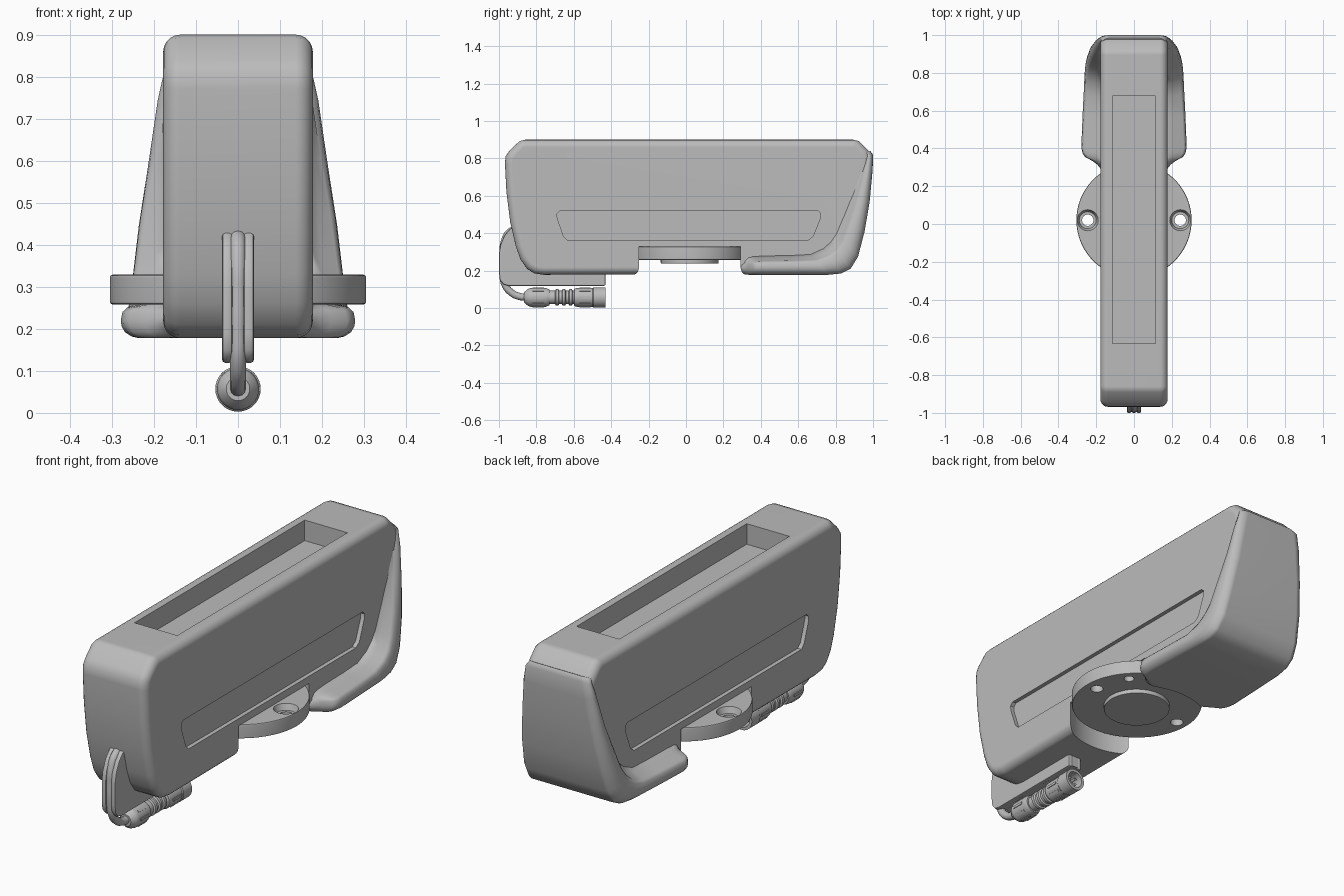
import bpy, bmesh, math
from mathutils import Vector, Matrix

cube = bpy.data.objects.get("Cube")
if cube:
    bpy.data.objects.remove(cube)

GREY = (0.5, 0.5, 0.5, 1)
mat = bpy.data.materials.new("plain_grey")
mat.use_nodes = True
mat.diffuse_color = GREY
mat.node_tree.nodes["Principled BSDF"].inputs["Base Color"].default_value = GREY


def make(name, bm):
    bmesh.ops.recalc_face_normals(bm, faces=bm.faces)
    me = bpy.data.meshes.new(name)
    bm.to_mesh(me)
    bm.free()
    ob = bpy.data.objects.new(name, me)
    ob.data.materials.append(mat)
    bpy.context.collection.objects.link(ob)
    return ob


def select(ob):
    bpy.ops.object.select_all(action='DESELECT')
    ob.select_set(True)
    bpy.context.view_layer.objects.active = ob


def modify(ob, kind, **settings):
    select(ob)
    mod = ob.modifiers.new(kind.lower(), kind)
    for key, value in settings.items():
        setattr(mod, key, value)
    bpy.ops.object.modifier_apply(modifier=mod.name)


def bevel(ob, width, segments=4, angle=50):
    modify(ob, 'BEVEL', width=width, segments=segments,
           limit_method='ANGLE', angle_limit=math.radians(angle))


def cut(ob, cutters):
    for c in cutters:
        c.hide_render = True
        modify(ob, 'BOOLEAN', operation='DIFFERENCE', object=c, solver='EXACT')


def finish(ob, angle=35):
    select(ob)
    bpy.ops.object.shade_smooth_by_angle(angle=math.radians(angle))
    mod = ob.modifiers.new("weighted_normals", 'WEIGHTED_NORMAL')
    mod.keep_sharp = True


def slab(name, profile, x0, x1):
    """Extrude a (y, z) outline between two x positions."""
    bm = bmesh.new()
    face = bm.faces.new([bm.verts.new((x0, y, z)) for y, z in profile])
    ext = bmesh.ops.extrude_face_region(bm, geom=[face])["geom"]
    bmesh.ops.translate(bm, vec=(x1 - x0, 0, 0),
                        verts=[v for v in ext if isinstance(v, bmesh.types.BMVert)])
    return make(name, bm)


def disc(name, r, z0, z1, x=0, y=0.02, top=None, n=64):
    bm = bmesh.new()
    bmesh.ops.create_cone(bm, cap_ends=True, segments=n, radius1=r,
                          radius2=top or r, depth=z1 - z0,
                          matrix=Matrix.Translation((x, y, (z0 + z1) / 2)))
    return make(name, bm)


def lathe(name, profile, z, n=32):
    """Spin a (y, radius) outline about a lengthwise axis."""
    bm = bmesh.new()
    verts = [bm.verts.new((0, y, z + r)) for y, r in profile]
    edges = [bm.edges.new(p) for p in zip(verts, verts[1:])]
    bmesh.ops.spin(bm, geom=verts + edges, cent=(0, 0, z), axis=(0, 1, 0),
                   angle=math.tau, steps=n, use_duplicate=False)
    bmesh.ops.remove_doubles(bm, verts=bm.verts, dist=0.0005)
    return make(name, bm)


# Shared cutter that clears room for the mounting plate
clearance = disc("clearance_cutter", 0.325, 0.05, 0.33)

# Main housing
body = slab("housing", [
    (-0.86, 0.9), (-0.89, 0.893), (-0.945, 0.84), (-0.965, 0.81), (-0.968, 0.77),
    (-0.96, 0.62), (-0.94, 0.46), (-0.91, 0.33), (-0.885, 0.26), (-0.85, 0.21),
    (-0.81, 0.185), (-0.76, 0.178), (0.8, 0.185), (0.86, 0.205), (0.9, 0.26),
    (0.945, 0.41), (0.972, 0.57), (0.99, 0.77), (0.99, 0.82), (0.97, 0.848),
    (0.925, 0.893), (0.895, 0.9)], -0.178, 0.178)
bevel(body, 0.04, 5)
bm = bmesh.new()
bmesh.ops.create_cube(bm, size=1, matrix=Matrix.Translation((0, 0.023, 0.9))
                      @ Matrix.Diagonal((0.23, 1.31, 0.2, 1)))
pocket = make("pocket_cutter", bm)
PANEL = [(-0.675, 0.52), (-0.69, 0.505), (-0.688, 0.48), (-0.655, 0.385), (-0.635, 0.365),
         (0.655, 0.365), (0.68, 0.385), (0.718, 0.48), (0.72, 0.505), (0.705, 0.52)]
panels = [slab("panel_cutter", PANEL, s * 0.158, s * 0.3) for s in (-1, 1)]
cut(body, [pocket, clearance] + panels)
finish(body)

# Flared tail: sections follow the rear outline (y, z, half width, inner y, inner z)
stations = [
    (0.29, 0.19, 0.175, 0.29, 0.25), (0.315, 0.18, 0.195, 0.315, 0.26),
    (0.335, 0.178, 0.222, 0.335, 0.268), (0.355, 0.178, 0.26, 0.355, 0.27),
    (0.375, 0.178, 0.273, 0.375, 0.27), (0.41, 0.178, 0.279, 0.4, 0.272),
    (0.6, 0.178, 0.272, 0.56, 0.275), (0.76, 0.178, 0.265, 0.67, 0.28),
    (0.83, 0.185, 0.262, 0.74, 0.31), (0.88, 0.21, 0.258, 0.78, 0.345),
    (0.92, 0.275, 0.25, 0.81, 0.39), (0.955, 0.41, 0.236, 0.85, 0.49),
    (0.982, 0.57, 0.214, 0.895, 0.61), (0.998, 0.74, 0.191, 0.935, 0.75),
    (1.0, 0.82, 0.176, 0.95, 0.8), (0.985, 0.84, 0.165, 0.94, 0.82)]
bm = bmesh.new()
rings = []
for y, z, w, iy, iz in stations:
    outer, inner = Vector((0, y, z)), Vector((0, iy, iz))
    half = [(w - 0.042, 0), (w - 0.026, 0.04), (w - 0.01, 0.15), (w - 0.002, 0.3),
            (w, 0.45), (w - 0.004, 0.66), (w - 0.016, 0.78)]
    half += [(0.176 + (w - 0.192) * 0.35, 0.9), (0.172, 1.1)]
    pts = [(-x, t) for x, t in reversed(half)] + half
    rings.append([bm.verts.new(outer.lerp(inner, t) + Vector((x, 0, 0))) for x, t in pts])
for a, b in zip(rings, rings[1:]):
    for i in range(len(a)):
        j = (i + 1) % len(a)
        bm.faces.new((a[i], a[j], b[j], b[i]))
bm.faces.new(rings[0])
bm.faces.new(rings[-1])
tail = make("flared_tail", bm)
cut(tail, [clearance])
finish(tail, 50)

# Round mounting plate with two counterbored holes and a blind hole underneath
plate = disc("mounting_plate", 0.305, 0.258, 0.329, n=96)
bevel(plate, 0.007, 2)
holes = [disc("blind_cutter", 0.024, 0.2, 0.29, 0.19, 0.19, n=24)]
for s in (-1, 1):
    holes.append(disc("hole_cutter", 0.03, 0.2, 0.4, s * 0.245, n=24))
    holes.append(disc("sink_cutter", 0.045, 0.3, 0.34, s * 0.245, top=0.06, n=24))
cut(plate, holes)
finish(plate)
boss = disc("plate_boss", 0.155, 0.237, 0.27)
bevel(boss, 0.006, 2)
finish(boss)

# Front cable guide: two cheeks around a recessed core
GUIDE = [(-0.43, 0.119), (-0.95, 0.119), (-0.975, 0.126), (-0.995, 0.15), (-1.0, 0.19),
         (-1.0, 0.29), (-0.992, 0.34), (-0.97, 0.39), (-0.94, 0.425), (-0.9, 0.44),
         (-0.8, 0.44), (-0.8, 0.25), (-0.43, 0.25)]
for s, side in ((1, "left"), (-1, "right")):
    cheek = slab(side + "_guide_cheek", GUIDE, s * 0.013, s * 0.038)
    bevel(cheek, 0.008, 2)
    finish(cheek)
core = slab("guide_core", [(max(y, -0.965), min(max(z, 0.125), 0.41)) for y, z in
                           GUIDE if y > -0.98 or 0.16 < z < 0.36], -0.016, 0.016)
finish(core)

# Cable running down the guide and into the connector
curve = bpy.data.curves.new("cable", 'CURVE')
curve.dimensions = '3D'
curve.bevel_depth = 0.019
curve.bevel_resolution = 4
curve.use_fill_caps = True
path = [(-0.9, 0.424), (-0.945, 0.405), (-0.973, 0.35), (-0.98, 0.28), (-0.98, 0.19),
        (-0.968, 0.125), (-0.93, 0.08), (-0.89, 0.062), (-0.84, 0.058)]
spline = curve.splines.new('BEZIER')
spline.bezier_points.add(len(path) - 1)
for p, (y, z) in zip(spline.bezier_points, path):
    p.co = (0, y, z)
    p.handle_left_type = p.handle_right_type = 'AUTO'
cable = bpy.data.objects.new("cable", curve)
cable.data.materials.append(mat)
bpy.context.collection.objects.link(cable)

# Plug: strain nut, ribbed neck and open socket sleeve
profile = [(-0.865, 0), (-0.865, 0.028), (-0.845, 0.045), (-0.83, 0.05), (-0.75, 0.05),
           (-0.73, 0.043), (-0.73, 0.036)]
for i in range(3):
    y = -0.7 + i * 0.036
    profile += [(y, 0.036), (y + 0.004, 0.044), (y + 0.018, 0.044), (y + 0.022, 0.036)]
profile += [(-0.6, 0.036), (-0.596, 0.046), (-0.585, 0.05), (-0.5, 0.05), (-0.495, 0.054),
            (-0.43, 0.054), (-0.43, 0.04), (-0.49, 0.04), (-0.49, 0)]
finish(lathe("cable_plug", profile, 0.057))
for i in range(4):
    a = math.tau * (i + 0.5) / 4
    pin = lathe("socket_pin", [(-0.5, 0), (-0.5, 0.006), (-0.445, 0.006), (-0.445, 0)], 0, 12)
    pin.location = (0.02 * math.cos(a), 0, 0.057 + 0.02 * math.sin(a))
    finish(pin)

# Grip ridges around the nut and the sleeve
for i in range(8):
    for y in (-0.79, -0.54):
        bm = bmesh.new()
        bmesh.ops.create_cube(bm, size=1, matrix=Matrix.Translation((0, y, 0.057))
                              @ Matrix.Rotation(math.tau * i / 8, 4, 'Y')
                              @ Matrix.Translation((0, 0, 0.05))
                              @ Matrix.Diagonal((0.012, 0.06, 0.006, 1)))
        make("grip_ridge", bm)

# Remove the used cutters
for ob in [o for o in bpy.data.objects if "_cutter" in o.name]:
    bpy.data.objects.remove(ob)
